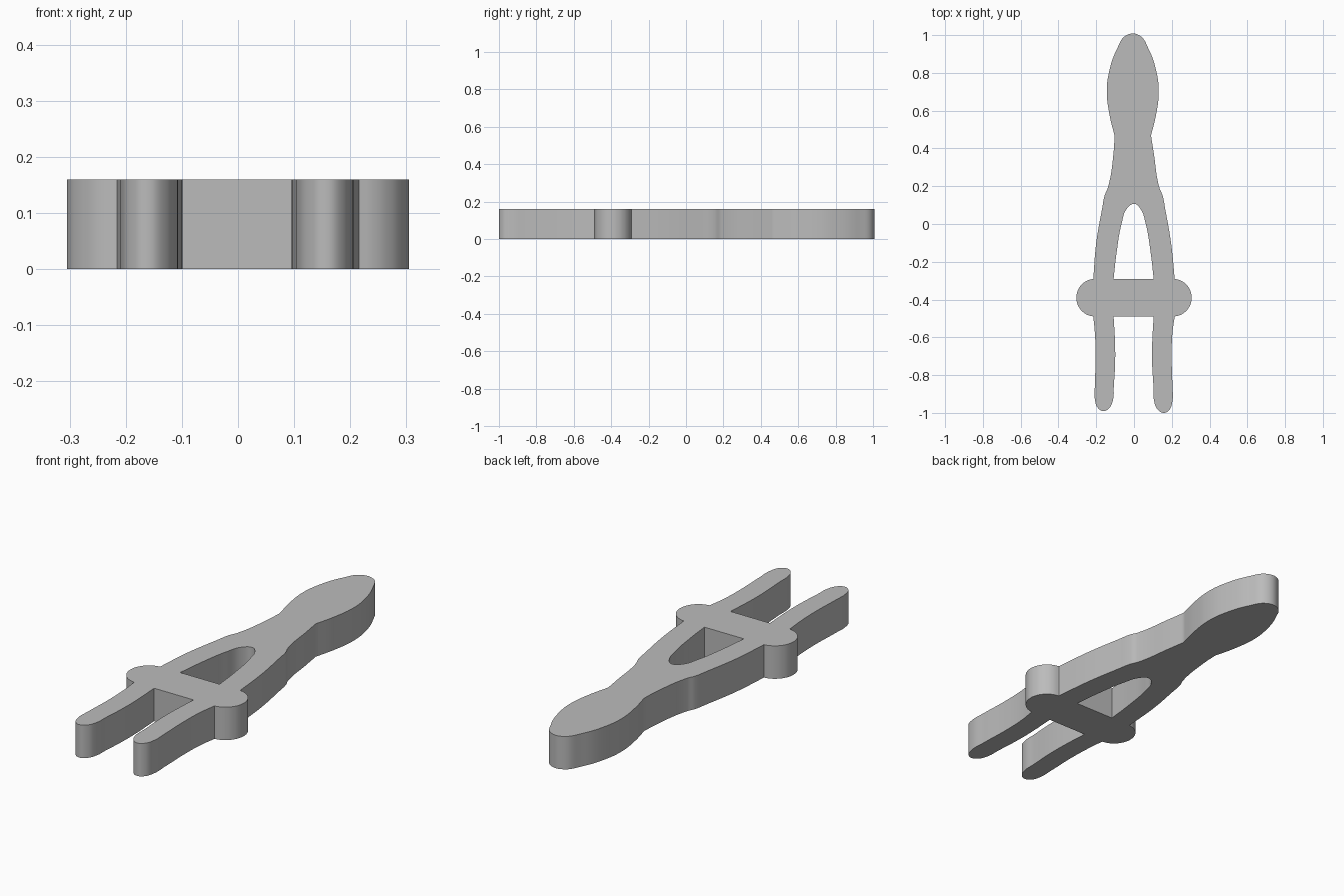
import bpy
import bmesh
import math

default_cube = bpy.data.objects.get("Cube")
if default_cube:
    bpy.data.objects.remove(default_cube, do_unlink=True)

THICKNESS = 0.16
UNIT = 0.001          # profile points are written in thousandths
SMOOTH, CORNER = "AUTO", "VECTOR"


def scaled(points, kind=SMOOTH):
    """Turn thousandths into model units, tagged with a handle type."""
    return [(x * UNIT, y * UNIT, kind) for x, y in points]


def knob_arc(centre_x, centre_y, radius, steps=10, sweep=math.radians(84)):
    """Rounded side knob, from its back corner round to its front corner."""
    arc = []
    for i in range(steps + 1):
        angle = sweep - 2 * sweep * i / steps
        kind = CORNER if i in (0, steps) else SMOOTH
        arc.append((centre_x + radius * math.cos(angle),
                    centre_y + radius * math.sin(angle), kind))
    return arc


def mirrored(half):
    """Opposite half, leaning slightly outward, with a shorter leg."""
    other = []
    for x, y, kind in reversed(half):
        is_knob = -0.5 < y < -0.28 and x > 0.2
        lean = 0 if is_knob else 0.013 if y > 0.45 else 0.004
        lift = 0.01 if y < -0.9 else 0
        other.append((-x - lean, y + lift, kind))
    return other


def add_loop(curve, points):
    """Closed smooth loop with sharp points where tagged."""
    spline = curve.splines.new("BEZIER")
    spline.bezier_points.add(len(points) - 1)
    spline.use_cyclic_u = True
    for point, (x, y, kind) in zip(spline.bezier_points, points):
        point.co = (x, y, 0)
        point.handle_left_type = kind
        point.handle_right_type = kind


# Half outline: rounded head, waist, shoulder, arm
head = scaled([(26, 1000), (78, 925), (120, 800), (131, 700), (117, 580)])
waist = scaled([(90, 468)], CORNER)
arm = scaled([(104, 380), (135, 190), (151, 152), (165, 80), (196, -100)])

# Side knob and the leg below it
knob = knob_arc(0.205, -0.39, 0.1)
leg = scaled([(203, -580), (199, -700), (203, -850), (203, -940),
              (186, -985), (157, -1000), (126, -983), (107, -940),
              (103, -860), (96, -740), (96, -640)])
crotch = scaled([(104, -490)], CORNER)
half_outline = head + waist + arm + knob + leg + crotch

# Window between the arms, with a flat base along the crossbar
window_half = scaled([(33, 82), (62, 0), (88, -150)])
window_base = scaled([(104, -290)], CORNER)
window_top = scaled([(2, 106)])
half_window = window_half + window_base

# Fill and extrude the outline with the window left open
curve = bpy.data.curves.new("clip_body", "CURVE")
curve.dimensions = "2D"
curve.fill_mode = "BOTH"
curve.resolution_u = 8
curve.extrude = THICKNESS / 2
add_loop(curve, half_outline + mirrored(half_outline))
add_loop(curve, window_top + half_window + mirrored(half_window))

body = bpy.data.objects.new("clip_body", curve)
bpy.context.collection.objects.link(body)
bpy.ops.object.select_all(action="DESELECT")
body.select_set(True)
bpy.context.view_layer.objects.active = body
bpy.ops.object.convert(target="MESH")
body = bpy.context.object

# Weld the caps to the walls and rest the body on the ground
bm = bmesh.new()
bm.from_mesh(body.data)
bmesh.ops.remove_doubles(bm, verts=bm.verts, dist=0.0001)
bmesh.ops.recalc_face_normals(bm, faces=bm.faces)
bmesh.ops.translate(bm, verts=bm.verts, vec=(0, 0, THICKNESS / 2))
bm.to_mesh(body.data)
bm.free()
bpy.ops.object.shade_smooth_by_angle(angle=math.radians(30))

# Plain grey plastic
grey = bpy.data.materials.new("plain_grey")
grey.use_nodes = True
colour = (0.5, 0.5, 0.5, 1)
grey.diffuse_color = colour
grey.node_tree.nodes["Principled BSDF"].inputs["Base Color"].default_value = colour
body.data.materials.clear()
body.data.materials.append(grey)
